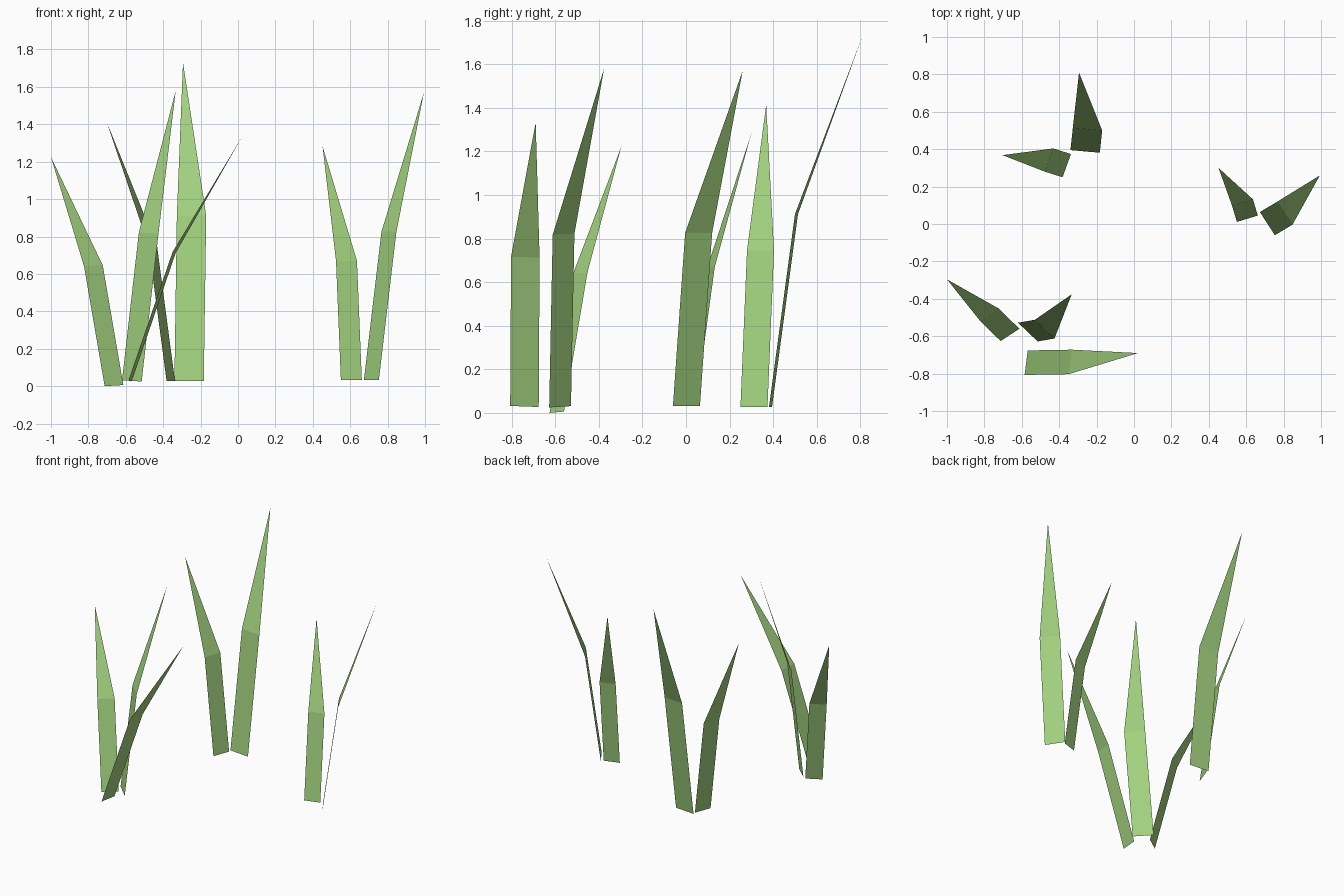
import bpy
from mathutils import Vector

if "Cube" in bpy.data.objects:
    bpy.data.objects.remove(bpy.data.objects["Cube"])

green = bpy.data.materials.new("grass green")
green.diffuse_color = (0.36, 0.64, 0.21, 1.0)
green.use_nodes = True
green.node_tree.nodes["Principled BSDF"].inputs["Base Color"].default_value = green.diffuse_color


def blade(name, base, bend, tip, width):
    """Bent flat blade: a straight strip below, a pointed triangle above."""
    base, bend, tip, width = map(Vector, (base, bend, tip, width))
    verts = [base, base + width, bend + width, bend, tip]
    faces = [(0, 1, 2, 3), (3, 2, 4)]
    # keep the upper side as the outward side
    if width.cross(bend - base).z < 0:
        faces = [f[::-1] for f in faces]
    mesh = bpy.data.meshes.new(name)
    mesh.from_pydata(verts, [], faces)
    mesh.materials.append(green)
    bpy.context.collection.objects.link(bpy.data.objects.new(name, mesh))


# back clump
blade("back_tall_blade", (-.34, .395, .028), (-.327, .514, .912),
      (-.294, .81, 1.73), (.157, -.014, 0))
blade("back_side_blade", (-.382, .25, .028), (-.477, .28, .745),
      (-.703, .368, 1.415), (.045, .124, 0))

# right clump
blade("right_inner_blade", (.55, .011, .032), (.524, .098, .67),
      (.452, .30, 1.283), (.112, .034, 0))
blade("right_outer_blade", (.753, -.06, .032), (.847, -.004, .826),
      (.994, .26, 1.57), (-.08, .124, 0))

# front left clump
blade("left_outer_blade", (-.713, -.626, 0), (-.823, -.518, .64),
      (-1.0, -.296, 1.225), (.1, .066, .006))
blade("left_inner_blade", (-.515, -.628, .025), (-.425, -.612, .817),
      (-.333, -.376, 1.58), (-.105, .1, .006))
blade("front_blade", (-.585, -.807, .032), (-.35, -.803, .717),
      (.022, -.69, 1.334), (.017, .131, -.005))
